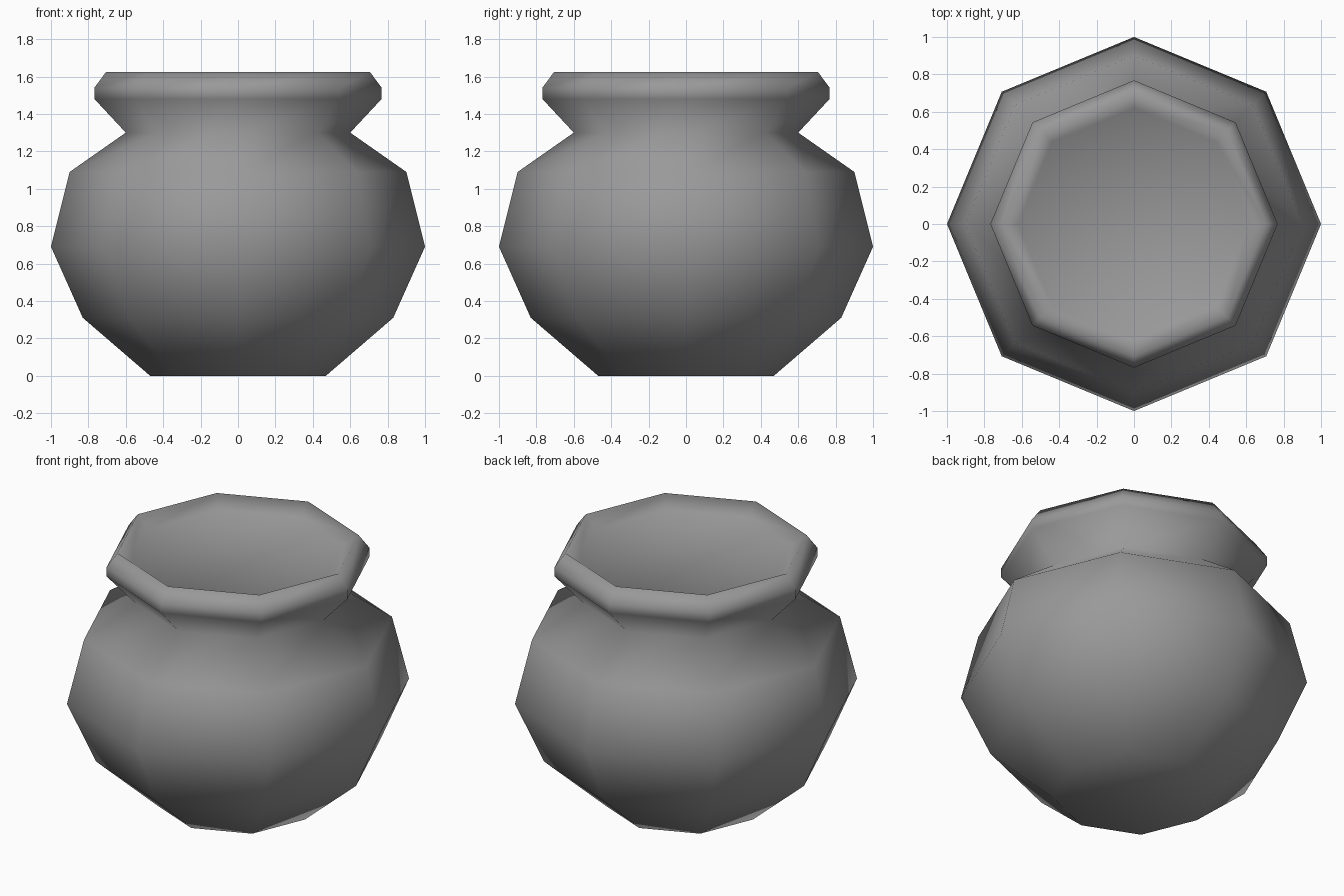
import bpy, bmesh, math

if "Cube" in bpy.data.objects:
    bpy.data.objects.remove(bpy.data.objects["Cube"])

SIDES = 8
# (radius, height) from the base, up the outside, over the lip, into the mouth
PROFILE = [(0.47, 0), (0.83, 0.31), (1.0, 0.69), (0.90, 1.09), (0.60, 1.30),
           (0.768, 1.48), (0.768, 1.54), (0.705, 1.625), (0.62, 1.56)]


def lathe(name, profile, sides):
    bm = bmesh.new()
    rings = [[bm.verts.new((r * math.cos(math.tau * i / sides),
                            r * math.sin(math.tau * i / sides), z))
              for i in range(sides)] for r, z in profile]
    for a, b in zip(rings, rings[1:]):
        for i in range(sides):
            j = (i + 1) % sides
            bm.faces.new((a[i], a[j], b[j], b[i]))
    # close the base and the floor of the mouth
    bm.faces.new(rings[0][::-1])
    bm.faces.new(rings[-1])
    for f in bm.faces:
        f.smooth = True
    mesh = bpy.data.meshes.new(name)
    bm.to_mesh(mesh)
    bm.free()
    obj = bpy.data.objects.new(name, mesh)
    bpy.context.collection.objects.link(obj)
    return obj


# Pot body with neck, lip and shallow mouth
pot = lathe("pot", PROFILE, SIDES)
clay = bpy.data.materials.new("dark_grey_clay")
clay.diffuse_color = (0.32, 0.32, 0.32, 1)
clay.use_nodes = True
clay.node_tree.nodes["Principled BSDF"].inputs["Base Color"].default_value = clay.diffuse_color
pot.data.materials.append(clay)
